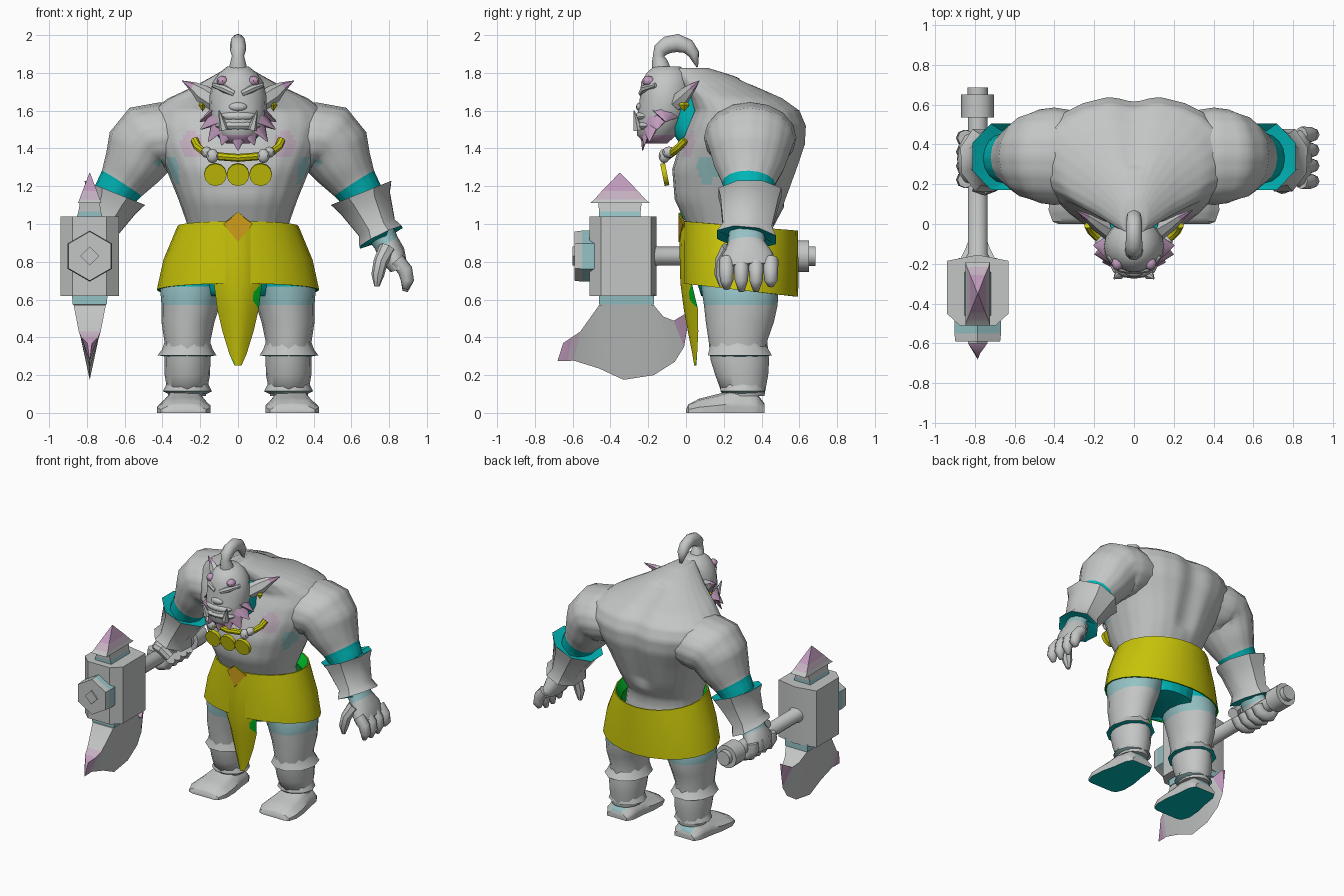
import bpy, bmesh, math
from mathutils import Vector

COLOURS = {
    "skin_grey": (0.55, 0.56, 0.56), "yellow": (0.58, 0.555, 0.003), "orange": (0.62, 0.34, 0.01),
    "teal": (0.0, 0.46, 0.47), "pale_teal": (0.30, 0.54, 0.56), "pink": (0.53, 0.33, 0.51),
    "green": (0.0, 0.48, 0.02), "pale_pink": (0.56, 0.44, 0.54),
}
MATS = {}
for key, rgb in COLOURS.items():
    MATS[key] = bpy.data.materials.new(key)
    MATS[key].diffuse_color = (*rgb, 1)
G, Y, O, T, PT, P, GR, PP = COLOURS


def finish(name, bm, cols):
    bmesh.ops.recalc_face_normals(bm, faces=bm.faces)
    me = bpy.data.meshes.new(name)
    bm.to_mesh(me)
    bm.free()
    for c in cols:
        me.materials.append(MATS[c])
    ob = bpy.data.objects.new(name, me)
    bpy.context.collection.objects.link(ob)
    return ob


def skin(name, rings, cols=G, closed=False):
    """Bridge rings of points; cols is one colour or one per segment."""
    segs = len(rings) if closed else len(rings) - 1
    if isinstance(cols, str):
        cols = [cols] * segs
    used = list(dict.fromkeys(cols))
    bm = bmesh.new()
    vs = [[bm.verts.new(p) for p in r] for r in rings]
    n = len(vs[0])
    for i in range(segs):
        a, b = vs[i], vs[(i + 1) % len(vs)]
        for j in range(n):
            k = (j + 1) % n
            bm.faces.new((a[j], a[k], b[k], b[j])).material_index = used.index(cols[i])
    if not closed:
        bm.faces.new(vs[0]).material_index = used.index(cols[0])
        bm.faces.new(vs[-1]).material_index = used.index(cols[-1])
    return finish(name, bm, used)


def loft(name, secs, cols=G, n=12, ref=(0, 1, 0), axis=None, power=1.0, turn=0.0):
    """Elliptic sections (x, y, z, ra, rb) swept along their centres."""
    pts = [Vector(s[:3]) for s in secs]
    rings = []
    for i, s in enumerate(secs):
        t = Vector(axis) if axis else pts[min(i + 1, len(pts) - 1)] - pts[max(i - 1, 0)]
        t.normalize()
        u = t.cross(Vector(ref)).normalized()
        v = u.cross(t)
        ring = []
        for k in range(n):
            a = turn + 2 * math.pi * k / n
            c, d = math.cos(a), math.sin(a)
            c = math.copysign(abs(c) ** power, c)
            d = math.copysign(abs(d) ** power, d)
            ring.append(pts[i] + u * c * s[3] + v * d * s[4])
        rings.append(ring)
    return skin(name, rings, cols)


def upright(name, secs, cols=G, n=16, **kw):
    """Stacked sections (x, y, z, rx, ry) with level rings."""
    return loft(name, secs, cols, n, axis=(0, 0, 1), **kw)


def tube(name, pts, r, col=G, n=8, ref=(0, 1, 0)):
    return loft(name, [(*p, r, r) for p in pts], col, n, ref)


def cone(name, base, tip, r, col=G, n=6, r2=None, ref=(0, 1, 0)):
    return loft(name, [(*base, r, r2 or r), (*tip, 0.003, 0.003)], col, n, ref)


def blob(name, c, r, col=G, u=12, v=8):
    bm = bmesh.new()
    bmesh.ops.create_uvsphere(bm, u_segments=u, v_segments=v, radius=1)
    for w in bm.verts:
        w.co = Vector(c) + Vector((w.co.x * r[0], w.co.y * r[1], w.co.z * r[2]))
    return finish(name, bm, [col])


def paint(ob, col, spot, radius, cuts=2):
    """Refine the mesh and colour the faces near a spot, on both sides."""
    bm = bmesh.new()
    bm.from_mesh(ob.data)
    if cuts:
        bmesh.ops.subdivide_edges(bm, edges=bm.edges, cuts=cuts, use_grid_fill=True)
    ob.data.materials.append(MATS[col])
    for f in bm.faces:
        c = f.calc_center_median()
        if (Vector((abs(c.x), c.y, c.z)) - Vector(spot)).length < radius:
            f.material_index = len(ob.data.materials) - 1
    bm.to_mesh(ob.data)
    bm.free()


# Torso, hunched back and neck
torso = upright("torso", [(0, .28, .62, .2, .2), (0, .26, .75, .28, .22), (0, .235, .98, .262, .225),
                          (0, .24, 1.13, .315, .3), (0, .262, 1.29, .38, .335), (0, .303, 1.42, .45, .337),
                          (0, .325, 1.52, .48, .32), (0, .325, 1.6, .46, .285), (0, .27, 1.665, .37, .25),
                          (0, .18, 1.73, .23, .2), (0, .1, 1.785, .13, .15), (0, .03, 1.825, .06, .09)],
                [T] + [G] * 10, n=24, power=0.9)
paint(torso, PT, (.37, .1, 1.28), .075, 3)
paint(torso, PP, (.25, .01, 1.425), .07, 0)
for v in torso.data.vertices:
    if v.co.y > .3 and v.co.z > 1.1:
        v.co.y -= .03 * math.exp(-(v.co.x / .07) ** 2)
upright("neck", [(0, .08, 1.42, .13, .11), (0, .02, 1.52, .135, .115), (0, 0, 1.7, .12, .1)], T)

# Head, nose, lips and topknot
upright("head", [(0, -.16, 1.425, .06, .06), (0, -.155, 1.47, .11, .105), (0, -.135, 1.53, .135, .13),
                 (0, -.115, 1.6, .152, .14), (0, -.11, 1.68, .15, .135), (0, -.105, 1.75, .135, .135),
                 (0, -.1, 1.8, .1, .11), (0, -.1, 1.835, .055, .07)], [P, G, G, G, G, G, G], n=18)
blob("nose", (0, -.24, 1.62), (.05, .025, .025))
blob("upper_lip", (0, -.215, 1.57), (.105, .055, .032))
blob("lower_lip", (0, -.21, 1.52), (.12, .065, .032))
loft("topknot", [(0, -.13, 1.815, .05, .05), (0, -.14, 1.86, .042, .04), (0, -.145, 1.89, .03, .032),
                 (0, -.135, 1.92, .04, .042), (0, -.1, 1.948, .046, .042), (0, -.045, 1.958, .048, .04),
                 (0, .01, 1.94, .04, .04), (0, .042, 1.9, .03, .036), (0, .06, 1.83, .004, .01)],
     n=12, ref=(1, 0, 0))

for s, side in ((1, "left"), (-1, "right")):
    # Facial features
    loft(f"{side}_brow", [(s * .02, -.232, 1.69, .018, .02), (s * .07, -.222, 1.715, .022, .022),
                          (s * .13, -.16, 1.735, .012, .012)], n=8)
    blob(f"{side}_eye", (s * .083, -.198, 1.757), (.03, .035, .027), P, 8, 6)
    cone(f"{side}_tusk", (s * .075, -.255, 1.5), (s * .1, -.275, 1.6), .026)
    loft(f"{side}_ear", [(s * .12, -.04, 1.645, .05, .045), (s * .19, 0, 1.69, .048, .03),
                         (s * .235, .035, 1.725, .028, .018), (s * .295, .07, 1.758, .002, .002)],
         [G, G, P], n=6)
    blob(f"{side}_earring", (s * .187, -.01, 1.63), (.022, .03, .035), Y, 4, 2)

    # Arm and bracer
    arm = loft(f"{side}_upper_arm", [(s * .24, .34, 1.46, .15, .22), (s * .4, .34, 1.457, .188, .245),
                                     (s * .475, .34, 1.445, .197, .235), (s * .515, .338, 1.39, .19, .215),
                                     (s * .56, .335, 1.3, .158, .185), (s * .615, .332, 1.215, .125, .14),
                                     (s * .65, .33, 1.16, .115, .125), (s * .69, .33, 1.06, .1, .11)],
               [G, G, G, G, G, T, T], n=16)
    paint(arm, PT, (.4, .12, 1.28), .075)
    loft(f"{side}_bracer", [(s * .67, .335, 1.12, .11, .12), (s * .652, .338, 1.165, .187, .18),
                            (s * .672, .335, 1.115, .155, .165), (s * .735, .325, .98, .112, .14),
                            (s * .757, .32, .93, .135, .17), (s * .757, .32, .935, .07, .09)],
         [T, G, G, G, T], n=8, turn=math.pi / 8)

    # Leg, knee guard, ankle cuff and foot
    upright(f"{side}_leg", [(s * .17, .28, .78, .16, .2), (s * .235, .285, .67, .178, .205),
                            (s * .25, .29, .57, .155, .195), (s * .265, .285, .48, .14, .18),
                            (s * .268, .275, .38, .122, .155), (s * .268, .285, .28, .122, .155),
                            (s * .268, .295, .2, .12, .14), (s * .27, .305, .09, .1, .11)],
            [T, PT, G, G, G, G, G])
    upright(f"{side}_knee_guard", [(s * .268, .275, .37, .122, .15), (s * .268, .28, .335, .135, .165),
                                   (s * .27, .285, .305, .155, .178), (s * .268, .285, .298, .115, .14)],
            [G, G, T], n=10)
    upright(f"{side}_ankle_cuff", [(s * .268, .3, .155, .11, .12), (s * .268, .3, .115, .13, .125),
                                   (s * .268, .3, .1, .1, .1)], [G, PT], n=10)
    foot = [(0, .09, .015), (.012, .12, .045), (.07, .142, .075), (.17, .138, .1), (.27, .118, .13),
            (.37, .105, .11), (.415, .08, .05)]
    sole = skin(f"{side}_foot", [[(s * .28 + (.3 - y) * s * .03 + w * a, y, h * b) for a, b in
                                  ((-1, 0), (-1, .4), (-.6, .9), (0, 1), (.6, .9), (1, .4), (1, 0))]
                                 for y, w, h in foot])
    paint(sole, PT, (.28, .41, .1), .06)
    sole.data.materials.append(MATS[T])
    for f in sole.data.polygons:
        if f.normal.z < -.9:
            f.material_index = 2

# Open hand
loft("left_palm", [(.757, .32, .95, .075, .095), (.785, .32, .9, .068, .1), (.815, .325, .84, .072, .135),
                   (.85, .33, .77, .05, .15)], [PT, G, G], n=12)
for i in range(4):
    y, drop = .215 + .078 * i, (.0, .012, .01, -.015)[i]
    loft("left_finger", [(.84, y, .81, .04, .04), (.885, y, .755, .04, .039),
                         (.897, y, .7, .035, .035), (.885, y, .655 - drop, .014, .016)], n=8)
loft("left_thumb", [(.79, .23, .87, .045, .045), (.755, .19, .8, .038, .038), (.74, .185, .73, .034, .034),
                    (.735, .19, .67, .014, .014)], n=8)

# Gripping hand
loft("right_palm", [(-.757, .32, .95, .075, .095), (-.785, .32, .9, .075, .1), (-.82, .325, .85, .072, .135),
                    (-.835, .33, .78, .055, .135)], [PT, G, G], n=12)
for i in range(4):
    y = .222 + .07 * i
    arc = [math.radians(a) for a in (150, 190, 230, 270, 310, 350)]
    tube("right_finger", [(-.785 + .07 * math.cos(a), y, .83 + .07 * math.sin(a)) for a in arc], .041)
tube("right_thumb", [(-.8, .2, .9), (-.75, .18, .9), (-.7, .2, .85)], .037)


# Skirt with a green lining, open at top and bottom
def skirt_ring(z_front, z_back, rx, ry, n=24):
    out = []
    for k in range(n):
        a = 2 * math.pi * k / n
        f = (math.sin(a) + 1) / 2
        out.append((rx * math.cos(a), .287 + ry * math.sin(a), z_front + (z_back - z_front) * f))
    return out


skin("skirt", [skirt_ring(1.015, .965, .312, .297), skirt_ring(.95, .9, .275, .25),
               skirt_ring(.685, .615, .42, .297), skirt_ring(.685, .615, .43, .307),
               skirt_ring(.84, .78, .395, .308), skirt_ring(1.015, .965, .32, .305)],
     [GR, GR, GR, Y, Y, Y], closed=True)

# Hanging front flap, folded along its middle and lined green
flap = [(.004, .0, -.034, 1.06), (.08, .03, -.034, 1.0), (.11, .05, -.034, .85), (.128, .06, -.03, .69),
        (.11, .075, -.012, .55), (.082, .055, .01, .43), (.045, .025, .034, .31), (.018, .004, .044, .25)]
ob = skin("front_flap", [[(-w, y + d, z), (-w / 2, y + d / 4, z), (0, y, z), (w / 2, y + d / 4, z), (w, y + d, z),
                          (w / 2, y + d / 4 + .01, z), (0, y + .01, z), (-w / 2, y + d / 4 + .01, z)]
                         for w, d, y, z in flap], Y)
ob.data.materials.append(MATS[GR])
for f in ob.data.polygons:
    if len(f.vertices) == 4 and f.index % 8 > 3:
        f.material_index = 1
skin("flap_emblem", [[(0, y, 1.058), (.078, y + .024, 1.0), (0, y, .905), (-.078, y + .024, 1.0)]
                     for y in (-.041, -.034)], O)

# Beard of broad flat spikes around the jaw
for i in range(-4, 5):
    a = math.radians(25 * i)
    c, d = math.cos(a), math.sin(a)
    cone("beard_spike", (.12 * d, -.125 - .09 * c, 1.515 + .06 * (1 - c)),
         (.205 * d, -.125 - .105 * c, 1.39 + .13 * (1 - c) + .015 * (i % 2)), .075, P, 6, .034, (d, -c, 0))

# Necklace, bone beads and coin pendants
tube("necklace", [(-.23, -.005, 1.445), (-.215, -.035, 1.41), (-.18, -.07, 1.38), (-.1, -.1, 1.358),
                  (0, -.11, 1.35), (.1, -.1, 1.358), (.18, -.07, 1.38), (.215, -.035, 1.41),
                  (.23, -.005, 1.445)], .021, Y, ref=(0, 0, 1))
for s in (-1, 1):
    blob("bone_bead", (s * .165, -.09, 1.38), (.03, .035, .03), G, 8, 6)
    blob("bone_bead", (s * .135, -.115, 1.36), (.032, .03, .038), G, 8, 6)
for x in (-.12, 0, .12):
    loft("coin_pendant", [(x, -.125, 1.26, .06, .06), (x, -.1, 1.265, .06, .06)], Y, 12, (0, 0, 1))

# Weapon shaft and pommel
X, Z = -.785, .83
loft("weapon_shaft", [(X, -.2, Z, .08, .08), (X, -.15, Z, .05, .05), (X, .62, Z, .05, .05)], n=12, ref=(0, 0, 1))
tube("pommel", [(X, .535, Z), (X, .65, Z)], .083, n=12, ref=(0, 0, 1))
tube("pommel_cap", [(X, .64, Z), (X, .685, Z)], .052, n=12, ref=(0, 0, 1))

# Weapon head block with a hexagonal striking face
outline = [(-.155, -.185), (0, -.155), (.155, -.185), (.155, -.45), (.09, -.51), (-.09, -.51), (-.155, -.45)]
skin("weapon_block", [[(X + x, y, z) for x, y in outline] for z in (.62, 1.04)])
loft("striking_face", [(X, -.47, Z, .135, .135), (X, -.55, Z, .135, .135), (X, -.59, Z, .13, .13)],
     [PT, G], 6, (0, 0, 1), turn=math.pi / 2)
loft("striking_stud", [(X, -.58, Z, .05, .05), (X, -.6, Z, .05, .05)], G, 4, (0, 0, 1))


def box_rings(secs):
    return [[(X - a, y - b, z), (X + a, y - b, z), (X + a, y + b, z), (X - a, y + b, z)] for a, b, y, z in secs]


# Top spike
skin("spike_neck", box_rings([(.07, .11, -.35, 1.03), (.06, .11, -.35, 1.065), (.052, .115, -.35, 1.115)]), [PT, G])
skin("top_spike", box_rings([(.062, .16, -.35, 1.11), (.055, .135, -.35, 1.13), (.038, .095, -.35, 1.175),
                             (.002, .003, -.35, 1.27)]), [G, PP, P])

# Axe blade: (top y, top z, half thickness, edge y, edge z)
skin("blade_neck", box_rings([(.095, .145, -.315, .63), (.09, .145, -.315, .575)]), PT)
blade = [(-.65, .37, .012, -.68, .275), (-.605, .4, .045, -.625, .275), (-.56, .43, .058, -.595, .277),
         (-.46, .57, .085, -.46, .235), (-.315, .6, .088, -.33, .175), (-.17, .57, .085, -.17, .2),
         (-.12, .51, .06, -.06, .27), (-.065, .488, .04, -.01, .35), (.005, .53, .01, .005, .44)]
skin("axe_blade", [[(X - t, y, z), (X + t, y, z), (X, ey, ez)] for y, z, t, ey, ez in blade],
     [P, PP, G, G, G, G, G, P])

# Smooth soft forms while keeping hard edges crisp
soft = ("torso", "upper_arm", "palm", "finger", "leg", "topknot", "head")
for angle, want in ((75, True), (42, False)):
    for ob in bpy.context.scene.objects:
        ob.select_set(any(w in ob.name for w in soft) == want)
    bpy.context.view_layer.objects.active = bpy.context.selected_objects[0]
    bpy.ops.object.shade_smooth_by_angle(angle=math.radians(angle))
